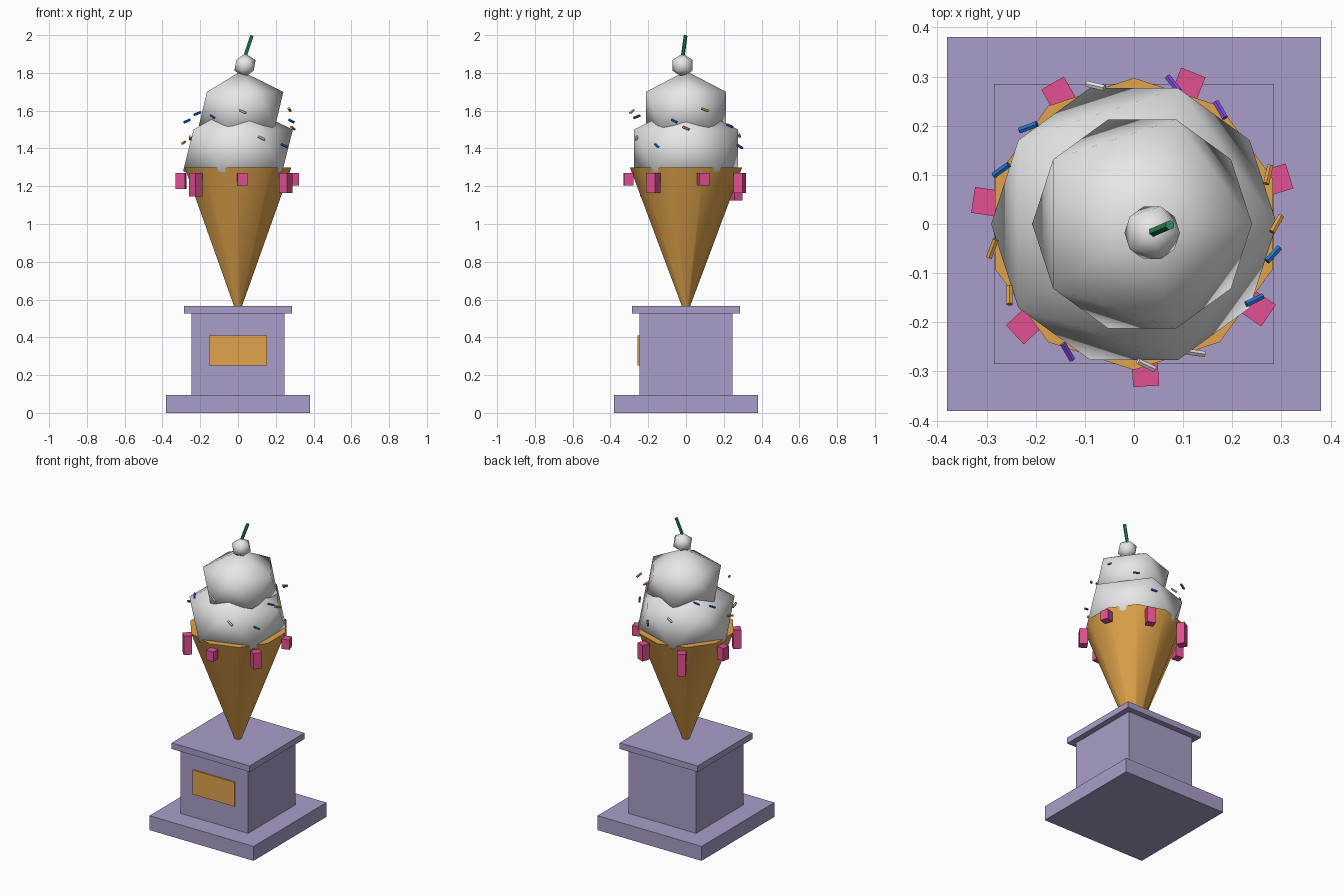
import bpy, math
from mathutils import Vector

if "Cube" in bpy.data.objects:
    bpy.data.objects.remove(bpy.data.objects["Cube"])


def material(name, rgb):
    m = bpy.data.materials.new(name)
    m.diffuse_color = (*rgb, 1)
    m.use_nodes = True
    m.node_tree.nodes["Principled BSDF"].inputs["Base Color"].default_value = m.diffuse_color
    return m


LILAC = material("lilac", (0.40, 0.34, 0.58))
GOLD = material("waffle_gold", (0.75, 0.37, 0.07))
WHITE = material("cream_white", (0.8, 0.8, 0.8))
PINK = material("pink", (0.76, 0.08, 0.29))
GREEN = material("green", (0.025, 0.30, 0.11))
BLUE = material("blue", (0.02, 0.17, 0.65))
VIOLET = material("violet", (0.20, 0.07, 0.72))


def finish(name, mat, smooth=0):
    o = bpy.context.object
    o.name = name
    o.data.materials.append(mat)
    bpy.ops.object.transform_apply(location=False, rotation=False, scale=True)
    if smooth:
        bpy.ops.object.shade_smooth_by_angle(angle=math.radians(smooth))
    return o


def box(name, mat, center, size, turn=0):
    bpy.ops.mesh.primitive_cube_add(size=1, location=center, rotation=(0, 0, turn))
    bpy.context.object.scale = size
    return finish(name, mat)


def scoop(name, center, r, rz):
    bpy.ops.mesh.primitive_ico_sphere_add(subdivisions=1, radius=1, location=center)
    bpy.context.object.scale = (r, r, rz)
    return finish(name, WHITE, 50)


def rod(name, mat, a, b, r):
    a, b = Vector(a), Vector(b)
    d = b - a
    bpy.ops.mesh.primitive_cylinder_add(vertices=6, radius=r, depth=d.length, location=(a + b) / 2,
                                        rotation=d.to_track_quat('Z', 'Y').to_euler())
    return finish(name, mat)


# Plinth with plaque
box("plinth_base", LILAC, (0, 0, 0.0475), (0.76, 0.76, 0.095))
box("plinth_column", LILAC, (0, 0, 0.31), (0.494, 0.494, 0.43))
box("plinth_cap", LILAC, (0, 0, 0.545), (0.57, 0.57, 0.04))
box("plaque", GOLD, (0, -0.2515, 0.33), (0.305, 0.009, 0.16))

# Ten-sided cone
bpy.ops.mesh.primitive_cone_add(vertices=10, radius1=0.022, radius2=0.297, depth=0.735,
                                location=(0, 0, 0.9325))
finish("wafer_cone", GOLD, 45)

# Two scoops, cherry and stem
scoop("lower_scoop", (0, 0, 1.39), 0.325, 0.246)
scoop("upper_scoop", (0.0165, 0, 1.61), 0.25, 0.2)
scoop("cherry", (0.037, -0.018, 1.84), 0.063, 0.063)
rod("stem", GREEN, (0.038, -0.017, 1.89), (0.073, -0.002, 1.997), 0.01)

# Drips round the rim, with hanging lengths that cycle
for i in range(7):
    a = 0.3 + i * math.tau / 7
    h = 0.065 + 0.02 * ((2 * i) % 5)
    box(f"drip_{i}", PINK, (0.306 * math.cos(a), 0.306 * math.sin(a), 1.27 - h / 2),
        (0.05, 0.053, h), a)

# Sprinkles: colour, centre, direction
sprinkles = [
    (WHITE, (-0.078, 0.281, 1.47), (35, -8, 15)),
    (VIOLET, (0.08, 0.285, 1.41), (20, -25, 15)),
    (VIOLET, (0.176, 0.232, 1.52), (20, -35, 15)),
    (BLUE, (-0.215, 0.197, 1.585), (40, 15, 15)),
    (BLUE, (-0.27, 0.11, 1.545), (35, 25, 15)),
    (GOLD, (-0.288, -0.05, 1.43), (15, 40, 10)),
    (GOLD, (-0.253, -0.145, 1.455), (0, 35, -15)),
    (VIOLET, (-0.135, -0.26, 1.568), (20, -35, -14)),
    (WHITE, (0.025, -0.287, 1.595), (35, -17, -15)),
    (WHITE, (0.125, -0.262, 1.455), (35, -5, -18)),
    (BLUE, (0.245, -0.155, 1.415), (35, 17, -15)),
    (BLUE, (0.283, -0.062, 1.545), (28, 30, -15)),
    (GOLD, (0.29, 0.0, 1.508), (20, 35, -15)),
    (GOLD, (0.273, 0.1, 1.605), (8, 35, -13)),
]
for i, (mat, c, d) in enumerate(sprinkles):
    c, half = Vector(c), Vector(d).normalized() * 0.02
    rod(f"sprinkle_{i}", mat, c - half, c + half, 0.007)
